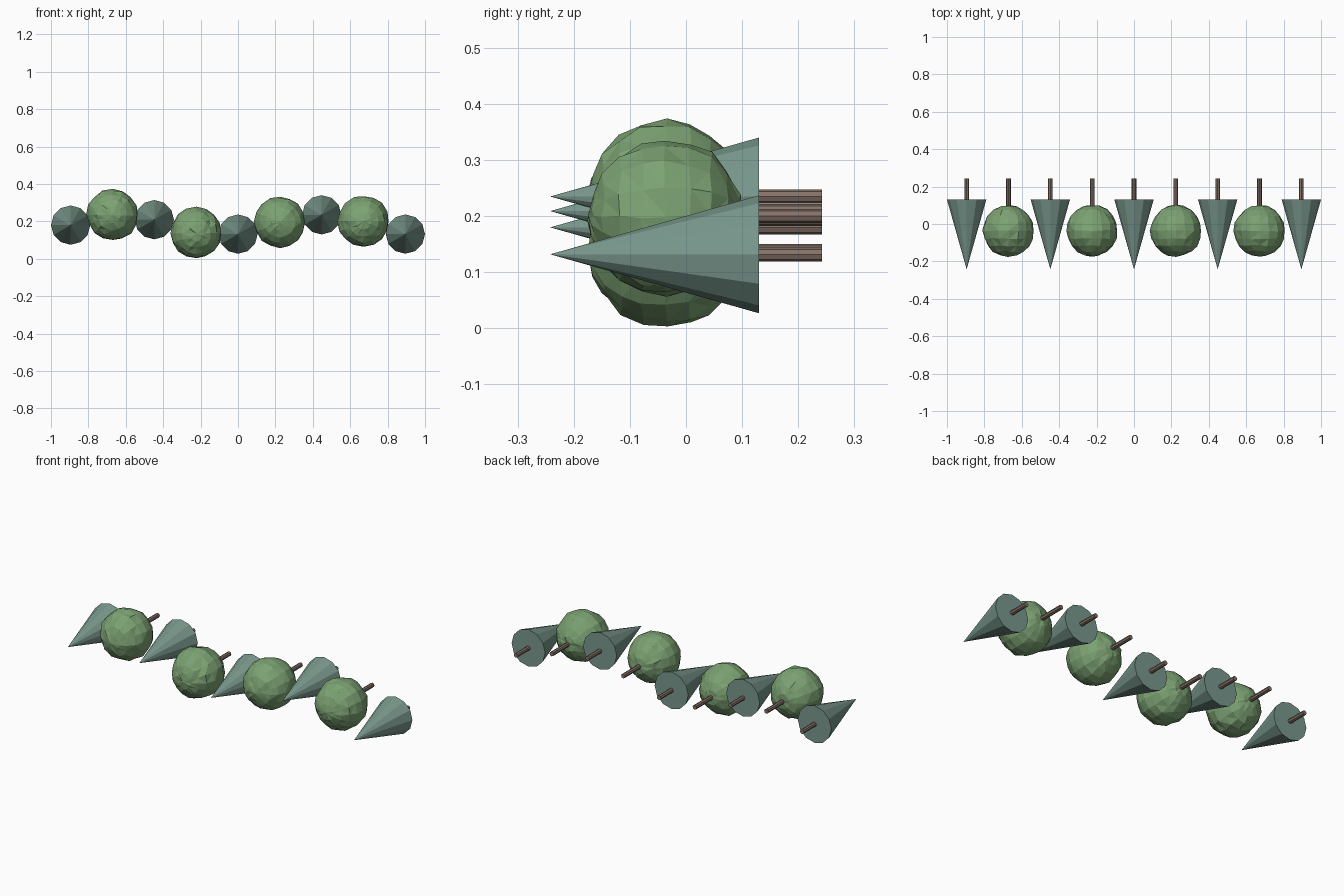
import bpy, bmesh, math, random
from mathutils import Matrix, Vector

cube = bpy.data.objects.get("Cube")
if cube:
    bpy.data.objects.remove(cube, do_unlink=True)
random.seed(4)


def material(name, colour):
    mat = bpy.data.materials.new(name)
    mat.use_nodes = True
    mat.diffuse_color = (*colour, 1)
    mat.node_tree.nodes["Principled BSDF"].inputs["Base Color"].default_value = (*colour, 1)
    return mat


leaf = material("leaf green", (0.20, 0.36, 0.17))
pine = material("pine green", (0.19, 0.31, 0.26))
bark = material("bark brown", (0.24, 0.17, 0.14))


def add_object(name, bm, mat, location):
    mesh = bpy.data.meshes.new(name)
    bm.to_mesh(mesh)
    bm.free()
    mesh.materials.append(mat)
    obj = bpy.data.objects.new(name, mesh)
    obj.location = location
    bpy.context.collection.objects.link(obj)


def add_cone(name, mat, x, z, y_start, y_end, r_start, r_end, sides):
    # Cone or cylinder lying along y
    bm = bmesh.new()
    bmesh.ops.create_cone(bm, cap_ends=True, segments=sides, radius1=r_end, radius2=r_start,
                          depth=y_end - y_start, matrix=Matrix.Rotation(math.pi / 2, 4, "X"))
    add_object(name, bm, mat, (x, (y_start + y_end) / 2, z))


def add_crown(name, x, z):
    # Slightly uneven faceted ball with its poles along y
    bm = bmesh.new()
    bmesh.ops.create_uvsphere(bm, u_segments=16, v_segments=10, radius=0.137,
                              matrix=Matrix.Rotation(math.pi / 2, 4, "X"))
    for v in bm.verts:
        v.co += Vector(random.uniform(-1, 1) for _ in range(3)) * 0.004
    bmesh.ops.triangulate(bm, faces=bm.faces)
    add_object(name, bm, leaf, (x, -0.036, z))


# Row of trees lying on their sides, pines and round trees alternating
heights = [0.18, 0.235, 0.209, 0.138, 0.132, 0.195, 0.235, 0.2, 0.132]
for i, z in enumerate(heights):
    x = (i - 4) * 0.2237
    if i % 2 == 0:
        add_cone(f"pine_crown_{i}", pine, x, z, -0.242, 0.13, 0, 0.105, 12)
        add_cone(f"pine_trunk_{i}", bark, x, z, 0.125, 0.242, 0.0125, 0.0125, 8)
    else:
        add_crown(f"round_crown_{i}", x, z)
        add_cone(f"round_trunk_{i}", bark, x, z, 0.05, 0.242, 0.0125, 0.0125, 8)
